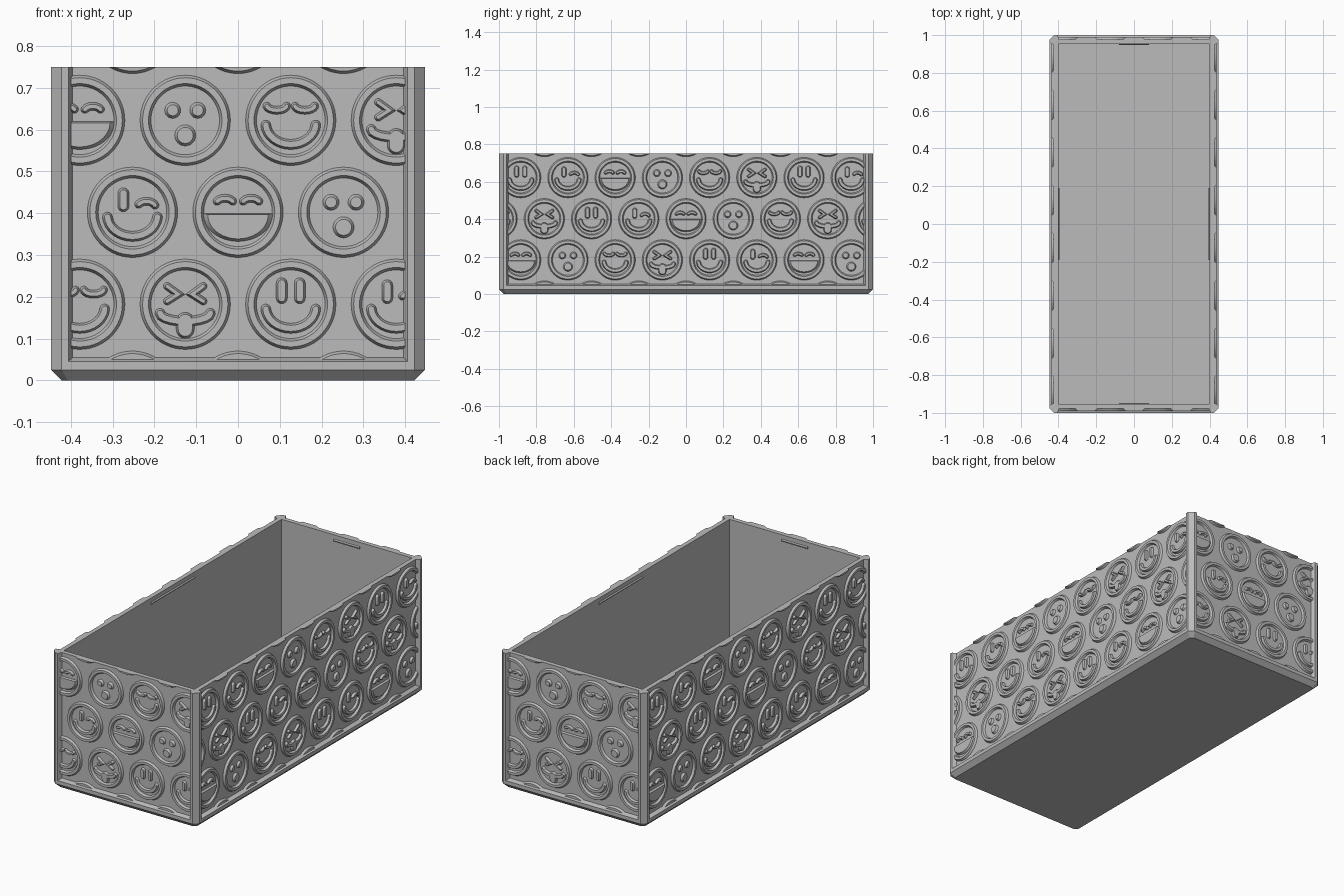
import bpy, bmesh, math
from mathutils import Matrix, Vector

HX, HY, TOP = 0.447, 1.0, 0.75     # half width, half length, height
RECESS, INNER = 0.022, 0.047       # panel and cavity insets from the outside
RELIEF, SUNK = 0.012, -0.004       # raised height and embedded depth
PITCH, ROW = 0.2525, 0.22          # medallion spacing
UNIT = 0.0024                      # drawing unit of the face features

old = bpy.data.objects.get("Cube")
if old:
    bpy.data.objects.remove(old, do_unlink=True)

grey = bpy.data.materials.new("matte grey")
grey.use_nodes = True
colour = (0.5, 0.5, 0.5, 1)
grey.diffuse_color = colour
grey.node_tree.nodes["Principled BSDF"].inputs["Base Color"].default_value = colour


def finish(name, bm):
    bmesh.ops.recalc_face_normals(bm, faces=bm.faces)
    mesh = bpy.data.meshes.new(name)
    bm.to_mesh(mesh)
    bm.free()
    mesh.materials.append(grey)
    mesh.shade_smooth()
    mesh.set_sharp_from_angle(angle=math.radians(25))
    obj = bpy.data.objects.new(name, mesh)
    bpy.context.collection.objects.link(obj)
    return obj


def loft(bm, loops, closed=False):
    """Skin a list of equal point loops, then cap or close it."""
    rings = [[bm.verts.new(p) for p in loop] for loop in loops]
    n = len(rings[0])
    pairs = list(zip(rings, rings[1:]))
    if closed:
        pairs.append((rings[-1], rings[0]))
    for a, b in pairs:
        for i in range(n):
            j = (i + 1) % n
            bm.faces.new((a[i], a[j], b[j], b[i]))
    if not closed:
        bm.faces.new(rings[0][::-1])
        bm.faces.new(rings[-1])


# Tub: chamfered foot, lip, thin walls and cavity in one skin
def footprint(inset, z, c):
    x, y = HX - inset, HY - inset
    quarter = [(x, y - c), (x - c, y)]
    pts = []
    for sx, sy, step in ((1, 1, 1), (-1, 1, -1), (-1, -1, 1), (1, -1, -1)):
        pts += [(px * sx, py * sy, z) for px, py in quarter[::step]]
    return pts


bm = bmesh.new()
loft(bm, [footprint(0.025, 0, 0.015), footprint(0, 0.025, 0.025),
          footprint(0, 0.045, 0.025), footprint(RECESS, 0.054, 0.01),
          footprint(RECESS, TOP, 0.01), footprint(INNER, TOP, 0),
          footprint(INNER, 0.03, 0)])
bmesh.ops.remove_doubles(bm, verts=bm.verts, dist=0.0001)
finish("tub", bm)

# Corner posts
profile = [(0.025, 0), (0.041, 0), (0.051, RECESS), (0.046, 0.046),
           (RECESS, 0.051), (0, 0.041), (0, 0.025)]
for side, sx in (("right", -1), ("left", 1)):
    for end, sy in (("front", -1), ("back", 1)):
        bm = bmesh.new()
        loft(bm, [[(sx * (HX - a), sy * (HY - b), z) for a, b in profile]
                  for z in (0.025, TOP)])
        finish(f"{end}_{side}_post", bm)

# Snap ridges just under the rim inside the cavity
for name, turn, reach, half in (("front", 0, HY, 0.08), ("left", 1, HX, 0.19),
                                ("back", 2, HY, 0.08), ("right", 3, HX, 0.19)):
    bm = bmesh.new()
    wall = reach - INNER
    section = [(-wall - 0.002, 0.712), (-wall + 0.006, 0.718),
               (-wall + 0.006, 0.722), (-wall - 0.002, 0.728)]
    loft(bm, [[(x, y, z) for y, z in section] for x in (-half, half)])
    bm.transform(Matrix.Rotation(turn * math.pi / 2, 4, "Z"))
    finish(f"{name}_snap_ridge", bm)


# Relief drawing helpers; local axes are across, up, outward
def arc(rx, ry, start, end, n, cx=0, cy=0):
    angles = [math.radians(start + (end - start) * i / n) for i in range(n + 1)]
    return [(cx + rx * math.cos(a), cy + ry * math.sin(a)) for a in angles]


def outline(path, w):
    """Round-ended outline at distance w around an open path."""
    pts = [Vector(p) for p in path]
    dirs = [(b - a).normalized() for a, b in zip(pts, pts[1:])]
    left, right = [], []
    for i, p in enumerate(pts):
        d0, d1 = dirs[max(i - 1, 0)], dirs[min(i, len(dirs) - 1)]
        d = (d0 + d1).normalized()
        side = Vector((-d.y, d.x)) * w / max(d.dot(d0), 0.5)
        left.append(p + side)
        right.append(p - side)

    def cap(p, d):
        a = math.degrees(math.atan2(d.y, d.x))
        return [Vector(q) for q in arc(w, w, a + 90, a - 90, 8, p.x, p.y)[1:-1]]
    return left + cap(pts[-1], dirs[-1]) + right[::-1] + cap(pts[0], -dirs[0])


def raise_shape(bm, at, low, high):
    loft(bm, [[(at[0] + p[0] * UNIT, at[1] + p[1] * UNIT, h) for p in loop]
              for loop, h in ((low, SUNK), (low, 0), (high, RELIEF))])


def stroke(bm, at, path, w, mirror=False):
    raise_shape(bm, at, outline(path, w), outline(path, w - 2))
    if mirror:
        stroke(bm, at, [(-x, y) for x, y in path], w)


def plate(bm, at, points, cx, cy, shrink):
    top = [(cx + (x - cx) * shrink, cy + (y - cy) * shrink) for x, y in points]
    raise_shape(bm, at, points, top)


def disc(bm, at, x, y, r):
    plate(bm, at, arc(r, r, 0, 360, 24, x, y)[:-1], x, y, 1 - 2.5 / r)


def smile(bm, at):
    stroke(bm, at, arc(25, 21, -175, -5, 16, 0, -3), 5)


# The six faces, in their repeating order
def plain(bm, at):
    stroke(bm, at, [(9, 6), (9, 21)], 5.5, True)
    smile(bm, at)


def wink(bm, at):
    stroke(bm, at, [(-9, 6), (-9, 19)], 5.5)
    stroke(bm, at, arc(9, 6, 150, 20, 6, 14, 5), 4)
    smile(bm, at)


def grin(bm, at):
    stroke(bm, at, arc(9, 6, 150, 30, 6, 13, 8), 4, True)
    plate(bm, at, arc(35, 28, -180, 0, 24, 0, -1), 0, -11, 0.86)


def surprised(bm, at):
    for x in (-12.5, 12.5):
        disc(bm, at, x, 10, 8)
    disc(bm, at, 0, -15, 10.5)


def content(bm, at):
    stroke(bm, at, arc(10, 5, 190, 350, 8, 14, 15), 4, True)
    smile(bm, at)


def tongue(bm, at):
    stroke(bm, at, [(18, 18), (7, 10), (18, 3)], 3.8, True)
    stroke(bm, at, arc(25, 8, -180, 0, 10, 0, -9), 5)
    stroke(bm, at, [(0, -17), (0, -25)], 9)


FACES = [plain, wink, grin, surprised, content, tongue]


def medallion(bm, at, face):
    rim = ((0.108, SUNK), (0.108, 0), (0.102, RELIEF), (0.088, RELIEF),
           (0.082, 0), (0.082, SUNK))
    loft(bm, [[(x, y, h) for x, y in arc(r, r, 0, 360, 56, *at)[:-1]]
              for r, h in rim], closed=True)
    face(bm, at)


def trim(bm, co, no):
    """Cut away everything past a plane and close the cut."""
    geom = bm.verts[:] + bm.edges[:] + bm.faces[:]
    bmesh.ops.bisect_plane(bm, geom=geom, plane_co=co, plane_no=no, clear_outer=True)
    bmesh.ops.holes_fill(bm, edges=[e for e in bm.edges if e.is_boundary], sides=0)


# Patterned panels: staggered medallions trimmed to each wall
def relief(name, turn, half, depth):
    bm = bmesh.new()
    starts = (1, 4, 1, 2, 1)       # face order of each row, bottom to top
    for row, first in enumerate(starts):
        shift = 0.5 if row % 2 else 0
        for col in range(-5, 5):
            u = (col + shift) * PITCH
            if abs(u) > half + 0.1:
                continue
            base = -2 if row % 2 else -1
            face = FACES[(first + col - base) % len(FACES)]
            medallion(bm, (u, (row - 1) * ROW + 0.182), face)
    trim(bm, (half, 0, 0), (1, 0, 0))
    trim(bm, (-half, 0, 0), (-1, 0, 0))
    trim(bm, (0, TOP, 0), (0, 1, 0))
    trim(bm, (0, 0.05, 0), (0, -1, 0))
    stand = Matrix.Translation((0, -depth, 0)) @ Matrix.Rotation(math.pi / 2, 4, "X")
    bm.transform(Matrix.Rotation(turn * math.pi / 2, 4, "Z") @ stand)
    finish(f"{name}_relief", bm)


for name, turn, half, depth in (("front", 0, HX, HY), ("left", 1, HY, HX),
                                ("back", 2, HX, HY), ("right", 3, HY, HX)):
    relief(name, turn, half - 0.048, depth - RECESS)
